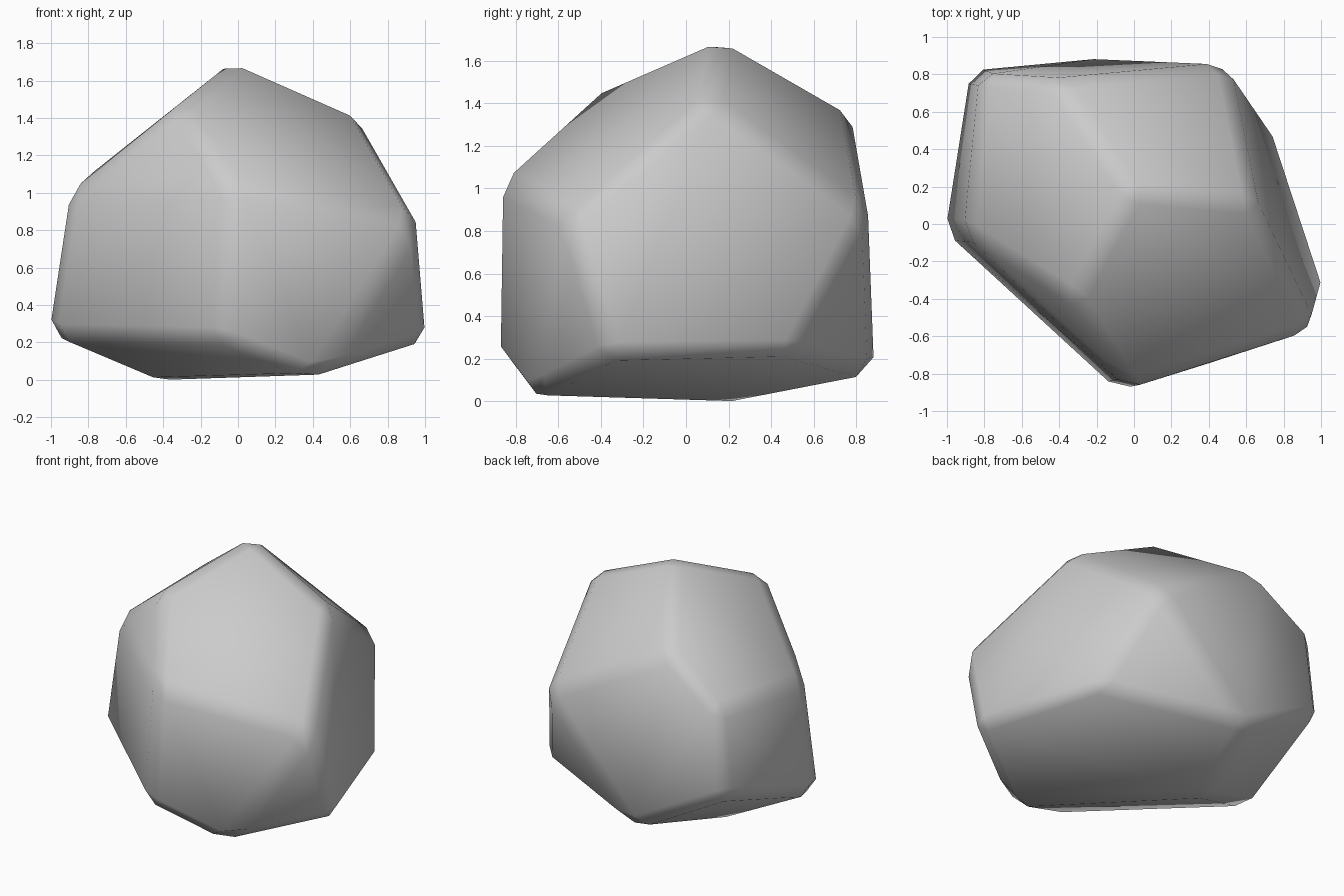
import bpy, bmesh

cube = bpy.data.objects.get("Cube")
if cube:
    bpy.data.objects.remove(cube, do_unlink=True)

# Stone colour
stone = bpy.data.materials.new("stone grey")
stone.use_nodes = True
colour = (0.6, 0.6, 0.6, 1)
stone.diffuse_color = colour
stone.node_tree.nodes["Principled BSDF"].inputs["Base Color"].default_value = colour

# Corners of the rough-hewn boulder, from peak to base
corners = [
    (-.01, .17, 1.72), (-.32, -.41, 1.47), (.65, .11, 1.43), (-.41, .77, 1.37),
    (-.03, -.88, 1.04), (.97, -.56, .87), (-.9, -.05, 1), (-.82, .81, 1.08),
    (.5, .86, .89), (-.09, -.89, .21), (1.025, -.36, .21), (-1.02, -.04, .23),
    (-.88, .82, .48), (.74, .51, .22), (-.2, .89, .12), (.42, -.74, .01),
    (-.44, .2, -.015),
]

# Convex block, with near-flat facets merged and edges chamfered
bm = bmesh.new()
for c in corners:
    bm.verts.new(c)
bmesh.ops.convex_hull(bm, input=bm.verts[:])
bmesh.ops.dissolve_limit(bm, angle_limit=0.22, verts=bm.verts[:], edges=bm.edges[:])
bmesh.ops.bevel(bm, geom=bm.edges[:], offset=0.07, offset_type='OFFSET',
                segments=1, profile=0.5, affect='EDGES', clamp_overlap=True)
bmesh.ops.recalc_face_normals(bm, faces=bm.faces[:])
for f in bm.faces:
    f.smooth = True

mesh = bpy.data.meshes.new("boulder")
bm.to_mesh(mesh)
bm.free()
mesh.materials.append(stone)
boulder = bpy.data.objects.new("boulder", mesh)
bpy.context.collection.objects.link(boulder)
